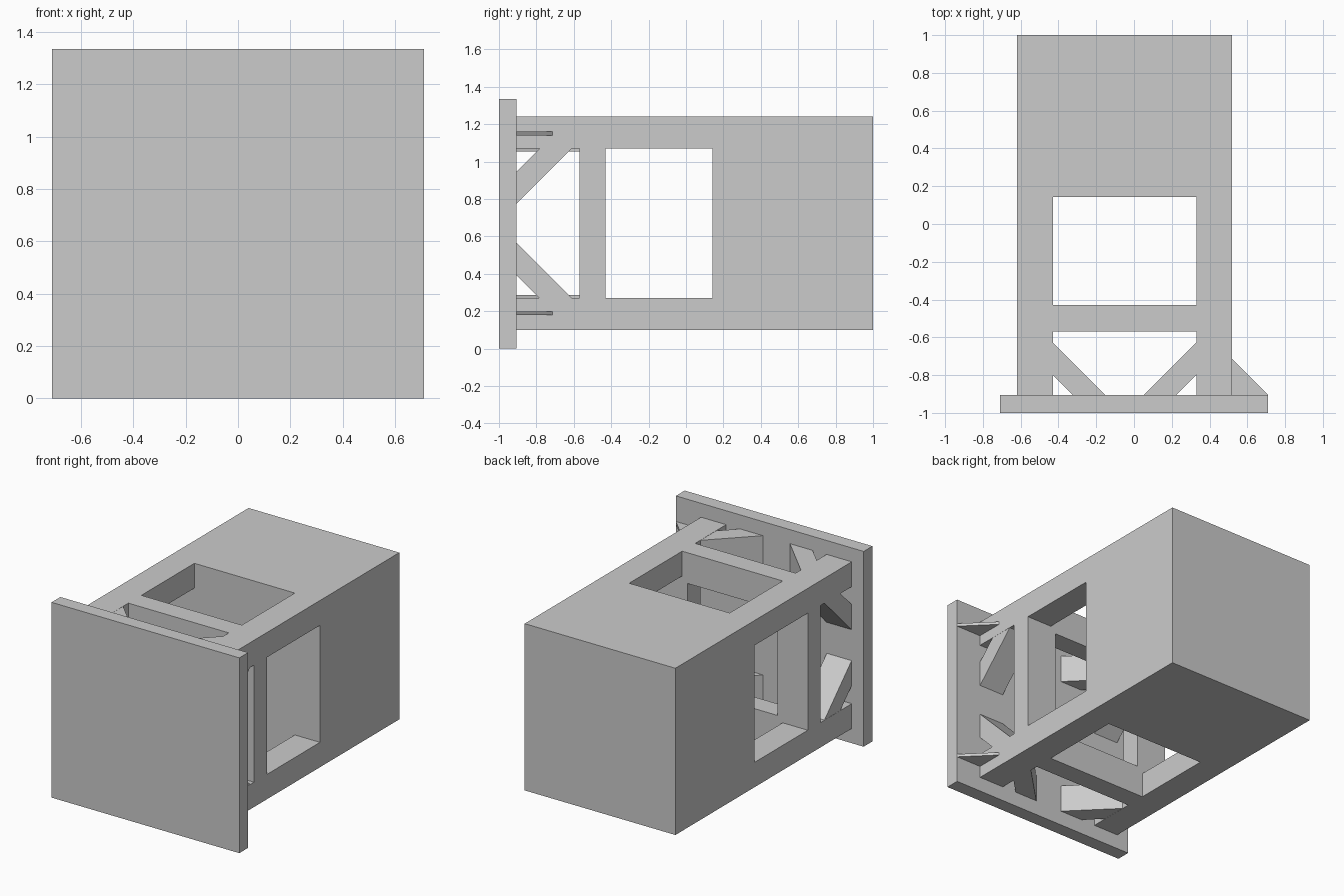
import bpy, bmesh
from mathutils import Vector

if "Cube" in bpy.data.objects:
    bpy.data.objects.remove(bpy.data.objects["Cube"])

CX, CZ = -0.05, 0.67          # axis of the body
HALF = 0.57                   # half size of the square body
IX, IZ = 0.38, 0.40           # half size of the side openings
Y0, Y1 = -0.905, 1.0


def prism(name, pts, offset):
    """Extrude a planar polygon of 3D points along offset."""
    bm = bmesh.new()
    face = bm.faces.new([bm.verts.new(p) for p in pts])
    ext = bmesh.ops.extrude_face_region(bm, geom=[face])
    verts = [g for g in ext["geom"] if isinstance(g, bmesh.types.BMVert)]
    bmesh.ops.translate(bm, verts=verts, vec=Vector(offset))
    bmesh.ops.recalc_face_normals(bm, faces=bm.faces)
    me = bpy.data.meshes.new(name)
    bm.to_mesh(me)
    bm.free()
    ob = bpy.data.objects.new(name, me)
    bpy.context.collection.objects.link(ob)
    return ob


def box(name, x, y, z):
    x, y, z = sorted(x), sorted(y), sorted(z)
    return prism(name, [(x[0], y[0], z[0]), (x[1], y[0], z[0]),
                        (x[1], y[1], z[0]), (x[0], y[1], z[0])], (0, 0, z[1] - z[0]))


def cut(target, name, x, y, z):
    cutter = box(name, x, y, z)
    cutter.hide_render = True
    mod = target.modifiers.new(name, "BOOLEAN")
    mod.operation, mod.solver, mod.object = "DIFFERENCE", "EXACT", cutter
    bpy.context.view_layer.objects.active = target
    bpy.ops.object.modifier_apply(modifier=name)
    bpy.data.objects.remove(cutter)


# Front plate
box("front_plate", (-0.71, 0.71), (-1.0, Y0), (0, 1.335))

# Body: block with crossing openings and a bored ring between them
body = box("body", (CX - HALF, CX + HALF), (Y0, Y1), (CZ - HALF, CZ + HALF))
for tag, ys in (("window", (-0.43, 0.143)), ("brace_bay", (-1.2, -0.57))):
    cut(body, tag + "_cross", (-2, 2), ys, (CZ - IZ, CZ + IZ))
    cut(body, tag + "_vertical", (CX - IX, CX + IX), ys, (-1, 3))
cut(body, "ring_bore", (CX - 0.34, CX + 0.34), (-0.6, -0.4), (CZ - 0.36, CZ + 0.36))

# Diagonal braces: band that runs from the plate back into each corner bar
E, W = 0.001, 0.172           # hairline inset, width of the band along the plate


def band(inner, limit):
    return [(inner, Y0), (limit, Y0 + limit - inner),
            (limit, Y0 + limit - inner - W), (inner + W, Y0)]


for s in (-1, 1):
    for t in (-1, 1):
        outer_z = CZ + t * (HALF - E)
        prism("level_brace", [(CX + s * u, y, outer_z) for u, y in band(0.102, 0.50)],
              (0, 0, -t * 0.186))
        outer_x = CX + s * (HALF - E)
        prism("side_brace", [(outer_x, y, CZ + t * u) for u, y in band(0.106, 0.48)],
              (-s * 0.188, 0, 0))

# Thin gussets on the wider right-hand overhang
for t in (-1, 1):
    prism("gusset", [(0.51, Y0, CZ + t * 0.48 - 0.01), (0.71, Y0, CZ + t * 0.48 - 0.01),
                     (0.51, -0.705, CZ + t * 0.48 - 0.01)], (0, 0, 0.02))
